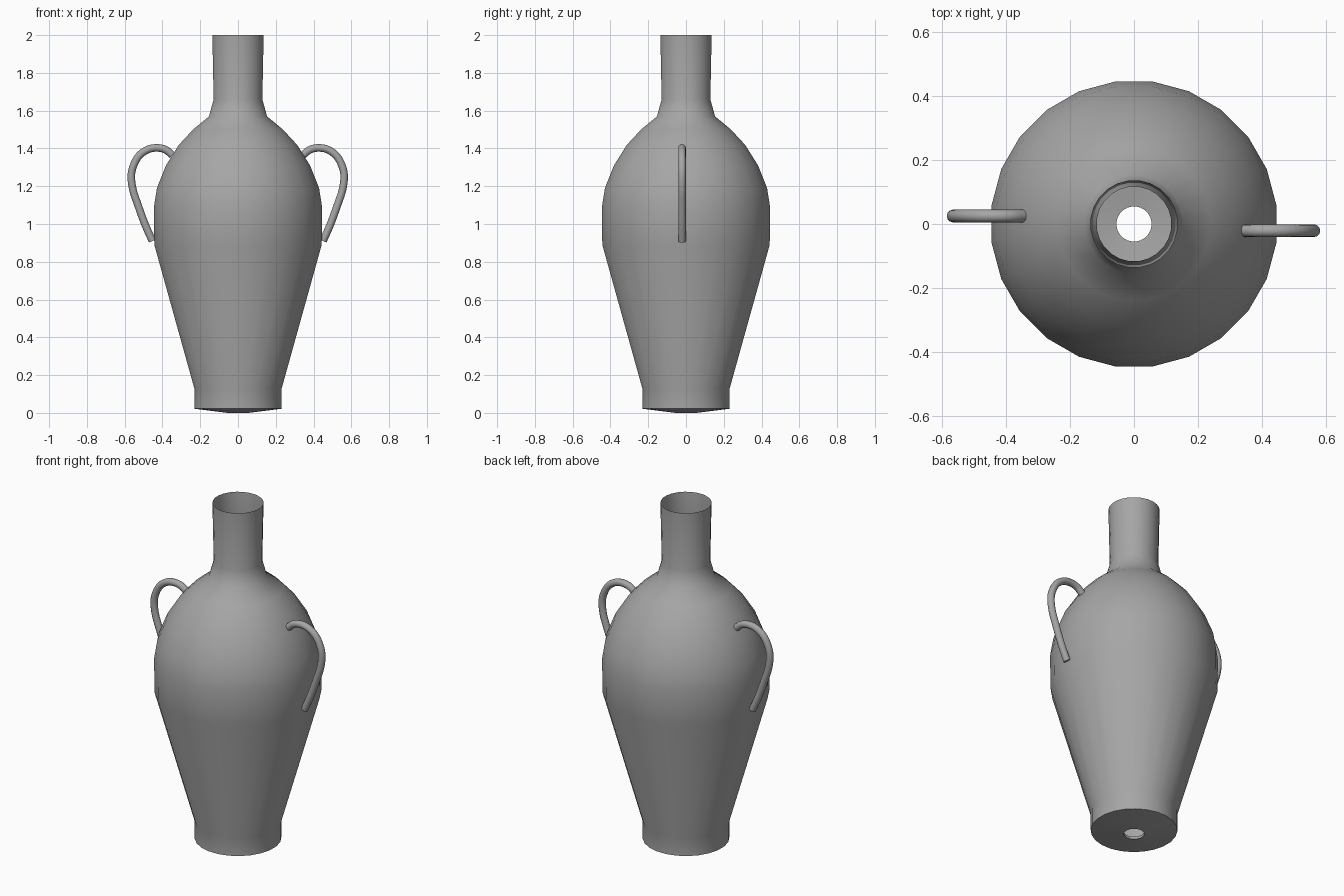
import bpy
import bmesh
from math import cos, sin, pi, radians
from mathutils import Vector

cube = bpy.data.objects.get("Cube")
if cube:
    bpy.data.objects.remove(cube, do_unlink=True)

# Single clay colour
clay = bpy.data.materials.new("grey_clay")
clay.use_nodes = True
GREY = (0.38, 0.38, 0.38, 1)
clay.diffuse_color = GREY
clay.node_tree.nodes["Principled BSDF"].inputs["Base Color"].default_value = GREY


def skin_rings(name, rings, closed=False, caps=False):
    """Bridge a list of equal-sized point rings into a smooth mesh object."""
    bm = bmesh.new()
    loops = [[bm.verts.new(p) for p in ring] for ring in rings]
    pairs = list(zip(loops, loops[1:]))
    if closed:
        pairs.append((loops[-1], loops[0]))
    for a, b in pairs:
        for i in range(len(a)):
            j = (i + 1) % len(a)
            bm.faces.new((a[i], a[j], b[j], b[i]))
    if caps:
        bm.faces.new(loops[0])
        bm.faces.new(loops[-1])
    bmesh.ops.recalc_face_normals(bm, faces=bm.faces)
    mesh = bpy.data.meshes.new(name)
    bm.to_mesh(mesh)
    bm.free()
    mesh.materials.append(clay)
    obj = bpy.data.objects.new(name, mesh)
    bpy.context.collection.objects.link(obj)
    bpy.ops.object.select_all(action="DESELECT")
    obj.select_set(True)
    bpy.context.view_layer.objects.active = obj
    bpy.ops.object.shade_smooth_by_angle(angle=radians(55))
    return obj


# Vase body: outer wall from the drain hole up, then the inner wall back down
SIDES = 24
outer = [(0.055, 0.0), (0.232, 0.022), (0.232, 0.125), (0.447, 0.89),
         (0.449, 1.09), (0.433, 1.19), (0.385, 1.31), (0.315, 1.42),
         (0.24, 1.5), (0.155, 1.57), (0.13, 1.66), (0.137, 2.0)]
WALL = 0.013
inner = [(r - WALL, z) for r, z in reversed(outer[2:-1])]
inner += [(0.219, 0.035), (0.055, 0.015)]


def circle(r, z):
    angles = [2 * pi * (i + 0.5) / SIDES for i in range(SIDES)]
    return [(r * cos(a), r * sin(a), z) for a in angles]


skin_rings("vase_body", [circle(r, z) for r, z in outer + inner], closed=True)

# Handles: round tube swept along a curved path, turned half way round for the pair
TUBE, TUBE_SIDES, STEPS = 0.02, 12, 4
path = [Vector((x, -0.021, z)) for x, z in [
    (0.345, 1.365), (0.38, 1.393), (0.425, 1.403), (0.475, 1.394), (0.522, 1.36),
    (0.552, 1.305), (0.562, 1.25), (0.553, 1.18), (0.53, 1.11), (0.49, 1.0), (0.45, 0.91)]]


def smooth_path(pts):
    """Catmull-Rom interpolation through the points."""
    ext = [2 * pts[0] - pts[1]] + pts + [2 * pts[-1] - pts[-2]]
    out = []
    for a, b, c, d in zip(ext, ext[1:], ext[2:], ext[3:]):
        for k in range(STEPS):
            t = k / STEPS
            out.append(0.5 * (2 * b + (c - a) * t + (2 * a - 5 * b + 4 * c - d) * t * t
                              + (3 * b - a - 3 * c + d) * t ** 3))
    return out + [pts[-1]]


def tube_rings(pts):
    side = Vector((0, 1, 0))
    rings = []
    for i, p in enumerate(pts):
        tangent = pts[min(i + 1, len(pts) - 1)] - pts[max(i - 1, 0)]
        normal = tangent.normalized().cross(side)
        angles = [2 * pi * k / TUBE_SIDES for k in range(TUBE_SIDES)]
        rings.append([p + TUBE * (cos(a) * side + sin(a) * normal) for a in angles])
    return rings


rings = tube_rings(smooth_path(path))
skin_rings("left_handle", rings, caps=True)
right = skin_rings("right_handle", rings, caps=True)
right.rotation_euler.z = pi
right.location = (-0.003, 0.004, 0)
